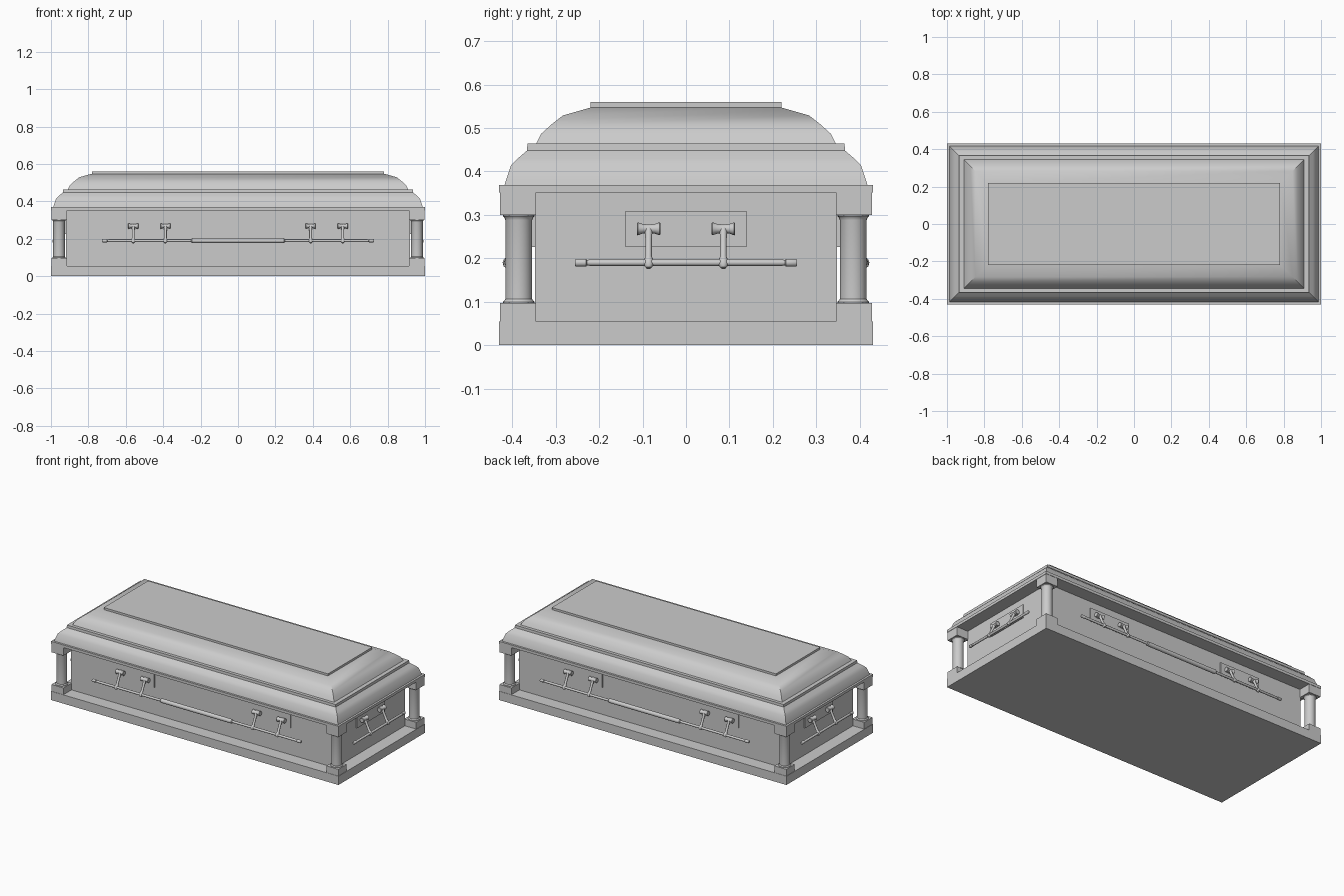
import bpy, bmesh, math
from mathutils import Matrix, Vector

if "Cube" in bpy.data.objects:
    bpy.data.objects.remove(bpy.data.objects["Cube"])


def finish(name, bm, angle=35):
    bmesh.ops.recalc_face_normals(bm, faces=bm.faces)
    me = bpy.data.meshes.new(name)
    bm.to_mesh(me)
    bm.free()
    me.shade_smooth()
    me.set_sharp_from_angle(angle=math.radians(angle))
    ob = bpy.data.objects.new(name, me)
    bpy.context.collection.objects.link(ob)
    return ob


def box(name, lo, hi, frame=Matrix()):
    lo, hi = Vector(lo), Vector(hi)
    bm = bmesh.new()
    m = frame @ Matrix.Translation((lo + hi) / 2) @ Matrix.Diagonal((*(hi - lo), 1))
    bmesh.ops.create_cube(bm, size=1, matrix=m)
    return finish(name, bm)


def lathe(name, profile, frame, sides=20):
    """Turn (radius, height) points around local z, with capped ends."""
    bm = bmesh.new()
    rings = [[bm.verts.new(frame @ Vector((r * math.cos(2 * math.pi * i / sides),
                                           r * math.sin(2 * math.pi * i / sides), h)))
              for i in range(sides)] for r, h in profile]
    skin(bm, rings)
    return finish(name, bm)


def skin(bm, rings):
    n = len(rings[0])
    for a, b in zip(rings, rings[1:]):
        for i in range(n):
            j = (i + 1) % n
            bm.faces.new((a[i], a[j], b[j], b[i]))
    bm.faces.new(rings[0])
    bm.faces.new(rings[-1])


def mitred(name, profile, extra=0.565):
    """Sweep a (half width, height) profile round a rectangle."""
    bm = bmesh.new()
    rings = [[bm.verts.new((sx * (w + extra), sy * w, z))
              for sx, sy in ((1, 1), (-1, 1), (-1, -1), (1, -1))] for w, z in profile]
    skin(bm, rings)
    return finish(name, bm, 30)


# Base slab, body and rim
box("base_slab", (-1, -0.43, 0), (1, 0.43, 0.055))
box("body", (-0.92, -0.348, 0.05), (0.92, 0.348, 0.36))
box("rim", (-1, -0.43, 0.352), (1, 0.43, 0.369))

# Domed lid in two tiers with a raised top panel
mitred("lid_lower", [(0.418, 0.367), (0.415, 0.378), (0.403, 0.414), (0.387, 0.43),
                     (0.366, 0.448), (0.365, 0.464)], 0.57)
mitred("lid_upper", [(0.346, 0.462), (0.333, 0.487), (0.31, 0.508), (0.283, 0.529),
                     (0.22, 0.547)])
box("lid_panel", (-0.78, -0.22, 0.545), (0.78, 0.22, 0.56))

# Corner blocks and columns
col = [(0.036, 0.095), (0.036, 0.1), (0.031, 0.106), (0.031, 0.288),
       (0.033, 0.294), (0.036, 0.297), (0.036, 0.302)]
for sx in (1, -1):
    for sy in (1, -1):
        f = Matrix.Diagonal((sx, sy, 1, 1))
        box("corner_foot", (0.915, 0.345, 0.05), (0.998, 0.428, 0.097), f)
        box("corner_cap", (0.915, 0.345, 0.3), (0.998, 0.428, 0.355), f)
        lathe("column", col, f @ Matrix.Translation((0.957, 0.385, 0)), 24)


def bracket(f, u):
    """Flared grip, post and slanted arm; local -y points outwards."""
    along = Matrix.Rotation(math.pi / 2, 4, 'Y')
    lathe("handle_grip", [(0.013, -0.027), (0.015, -0.025), (0.011, -0.014), (0.01, 0),
                          (0.011, 0.014), (0.015, 0.025), (0.013, 0.027)],
          f @ Matrix.Translation((u, -0.021, 0.268)) @ along, 16)
    box("handle_mount", (u - 0.014, -0.021, 0.26), (u + 0.014, 0, 0.276), f)
    a, b = Vector((u, -0.023, 0.268)), Vector((u, -0.066, 0.178))
    d = b - a
    n = d.length
    m = f @ Matrix.Translation(a) @ d.to_track_quat('Z', 'Y').to_matrix().to_4x4()
    lathe("handle_arm", [(0.009, 0), (0.0075, n * 0.3), (0.0075, n * 0.72), (0.011, n * 0.8),
                         (0.011, n * 0.93), (0.006, n)], m, 12)


def handle(f, half, plates, sleeve):
    """Bar with end knobs, hung from pairs of brackets on flat plates."""
    for c in plates:
        box("handle_plate", (c - 0.139, -0.006, 0.226), (c + 0.139, 0.002, 0.309), f)
        for s in (-1, 1):
            bracket(f, c + s * 0.086)
    m = f @ Matrix.Translation((0, -0.061, 0.19)) @ Matrix.Rotation(math.pi / 2, 4, 'Y')
    end = [(0.0075, half - 0.036), (0.006, half - 0.028), (0.009, half - 0.026),
           (0.009, half - 0.003), (0.007, half)]
    lathe("handle_bar", [(r, -h) for r, h in reversed(end)] + end, m, 16)
    if sleeve:
        lathe("handle_sleeve", [(0.009, -0.25), (0.013, -0.245), (0.013, 0.245), (0.009, 0.25)],
              m, 16)


# Long handles front and back, short handles on both ends
for turn in (0, math.pi):
    long_side = Matrix.Rotation(turn, 4, 'Z') @ Matrix.Translation((0, -0.348, 0))
    handle(long_side, 0.727, (-0.474, 0.474), True)
    end_side = Matrix.Rotation(turn + math.pi / 2, 4, 'Z') @ Matrix.Translation((0, -0.92, 0))
    handle(end_side, 0.256, (0,), False)
